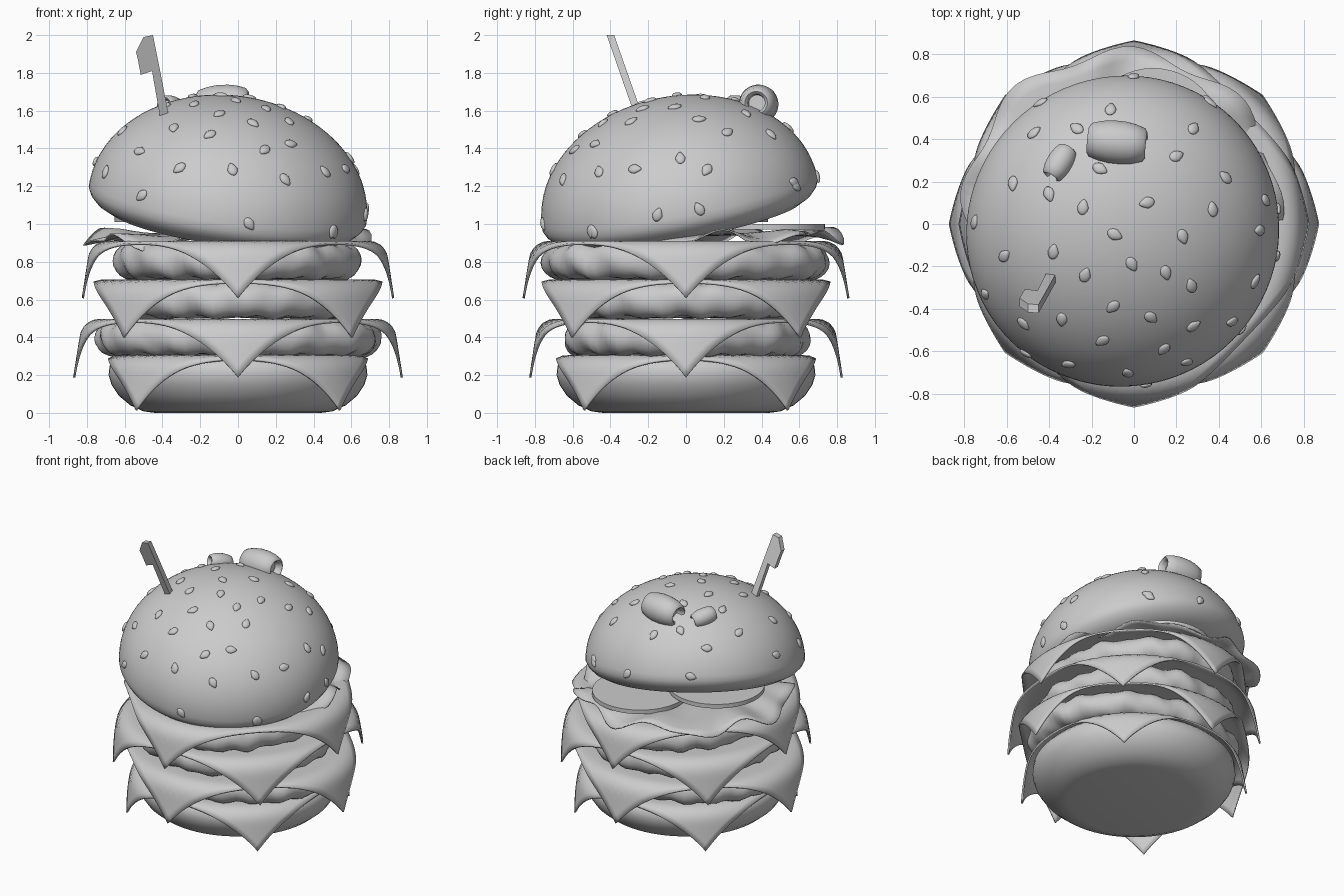
import bpy, bmesh, random
from math import sin, cos, pi, radians, hypot, atan2
from mathutils import Vector, Matrix
from mathutils.bvhtree import BVHTree

if "Cube" in bpy.data.objects:
    bpy.data.objects.remove(bpy.data.objects["Cube"])

random.seed(4)
UP = Vector((0, 0, 1))


def finish(name, bm, angle=40, thick=0):
    bmesh.ops.recalc_face_normals(bm, faces=bm.faces)
    me = bpy.data.meshes.new(name)
    bm.to_mesh(me)
    bm.free()
    ob = bpy.data.objects.new(name, me)
    bpy.context.collection.objects.link(ob)
    bpy.ops.object.select_all(action='DESELECT')
    ob.select_set(True)
    bpy.context.view_layer.objects.active = ob
    bpy.ops.object.shade_smooth_by_angle(angle=radians(angle))
    if thick:
        mod = ob.modifiers.new("thickness", 'SOLIDIFY')
        mod.thickness = thick
        mod.offset = 0
    return ob


def lathe(name, profile, n=64, matrix=None, warp=None, angle=40):
    """Revolve (radius, height) points round z."""
    bm = bmesh.new()
    vs = [bm.verts.new((r, 0, z)) for r, z in profile]
    es = [bm.edges.new(p) for p in zip(vs, vs[1:])]
    bmesh.ops.spin(bm, geom=vs + es, cent=(0, 0, 0), axis=(0, 0, 1),
                   angle=2 * pi, steps=n, use_merge=True)
    bmesh.ops.remove_doubles(bm, verts=bm.verts, dist=1e-4)
    if warp:
        for v in bm.verts:
            v.co = warp(v.co)
    if matrix:
        bm.transform(matrix)
    return finish(name, bm, angle)


# bottom bun
lathe("bottom_bun", [(0, 0), (.44, 0), (.5, .008), (.57, .04), (.63, .09), (.67, .15),
                     (.685, .2), (.68, .25), (.65, .285), (.58, .3), (0, .3)])


# lumpy oval patties
def patty(name, z0, z1, rx, ry, phase):
    h, c = (z1 - z0) / 2, (z0 + z1) / 2
    prof = [(0, -h), (.4, -h), (.75, -h)]
    prof += [(.87 + .13 * cos(t), h * sin(t)) for t in [radians(a) for a in range(-90, 91, 18)]]
    prof += [(.75, h), (.4, h), (0, h)]

    def warp(p):
        a, r = atan2(p.y, p.x), hypot(p.x, p.y)
        k = 1 + .012 * r * (sin(9 * a + phase) + sin(17 * a + 20 * p.z + phase) - .6)
        dz = .008 * r * sin(23 * a + phase) + .006 * r * sin(13 * a + 2)
        return Vector((p.x * rx * k, p.y * ry * k, c + p.z + dz))
    lathe(name, prof, 96, warp=warp)


patty("patty_lower", .305, .485, .755, .65, 0)
patty("patty_middle", .505, .69, .69, .69, 2)
patty("patty_upper", .71, .895, .655, .76, 4)


# square cheese slices whose corners droop over the layer below
def cheese(name, z, half, rim, turn, sx=1, sy=1):
    bm = bmesh.new()
    bmesh.ops.create_grid(bm, x_segments=36, y_segments=36, size=half,
                          matrix=Matrix.Rotation(turn, 4, 'Z'))
    bend, limit = .1, radians(81)
    for v in bm.verts:
        r = v.co.xy.length
        e = r - rim
        drop = 0
        if e > 0:
            t = min(e / bend, limit)
            rest = e - t * bend
            out = rim + bend * sin(t) + rest * cos(limit)
            drop = bend * (1 - cos(t)) + rest * sin(limit)
            v.co *= out / r
        v.co = (v.co.x * sx, v.co.y * sy, z - drop)
    finish(name, bm, 60, .012)


cheese("cheese_1", .30, .69, .63, 0)
cheese("cheese_2", .492, .77, .725, pi / 4, 1.01, .96)
cheese("cheese_3", .70, .765, .72, 0)
cheese("cheese_4", .905, .755, .71, pi / 4, .975, 1.02)

# ruffled lettuce leaf
bm = bmesh.new()
bmesh.ops.create_circle(bm, segments=96, radius=.1, cap_ends=True)
edge = bm.edges[:]
for i in range(10):
    ext = bmesh.ops.extrude_edge_only(bm, edges=edge)["geom"]
    edge = [g for g in ext if isinstance(g, bmesh.types.BMEdge)
            and all(len(v.link_faces) <= 2 for v in g.verts) and len(g.link_faces) == 1]
    for v in {v for g in edge for v in g.verts}:
        v.co *= (.1 + .09 * (i + 1)) / (.1 + .09 * i)
for v in bm.verts:
    a, r = atan2(v.co.y, v.co.x), v.co.length
    ruff = r ** 3 * (.03 * sin(7 * a + 1) + .02 * sin(12 * a + 6 * r))
    k = 1 + .04 * r * sin(8 * a + 2)
    v.co = (-.055 + v.co.x * .735 * k, .1 + v.co.y * .71 * k,
            .94 + .02 * v.co.y + ruff - .02 * max(0, r - .85) / .15)
finish("lettuce", bm, 60, .008)

# pickle slices peeking out at the back
for i, loc in enumerate([(.09, .41, .985), (-.33, .11, 1.025)]):
    lathe(f"pickle_slice_{i + 1}", [(0, -.015), (.325, -.015), (.325, .015), (0, .015)], 48,
          Matrix.Translation(loc))

# tilted top bun
tilt = UP.rotation_difference(Vector((.137, -.19, 1))).to_matrix().to_4x4()
prof = [(0, -.12), (.3, -.12), (.52, -.115), (.63, -.1), (.69, -.07), (.725, -.035)]
prof += [(.742 * cos(t), .575 * sin(t)) for t in [i * pi / 48 for i in range(24)]] + [(0, .575)]
bun = lathe("top_bun", prof, 80, Matrix.Translation((-.055, -.03, 1.1)) @ tilt)
tree = BVHTree.FromPolygons([v.co for v in bun.data.vertices],
                            [p.vertices[:] for p in bun.data.polygons])

# sesame seeds: dropped from above, plus a few on the steep sides
spots = [(-.11, .54), (-.47, .43), (-.27, .45), (.28, .45), (.2, .32), (.43, .22), (-.16, .26),
         (-.4, .14), (-.57, .19), (-.24, .08), (.06, .1), (.37, .07), (-.75, .01), (-.61, -.15),
         (-.38, -.13), (-.09, -.05), (-.01, -.19), (.23, -.06), (.15, -.23), (-.23, -.24),
         (.27, -.29), (-.1, -.39), (-.34, -.45), (-.52, -.47), (.08, -.44), (.28, -.48),
         (-.15, -.55), (.14, -.59), (.59, -.03), (.57, -.27), (.46, -.46), (-.7, -.33),
         (.62, .11), (.36, .57), (-.44, .57), (-.03, -.7), (.25, -.65), (-.31, -.66)]
rays = [((x, y, 3), (0, 0, -1)) for x, y in spots]
rays += [((x, -2, z), (0, 1, 0)) for x, z in [(.06, 1.0), (.5, .96), (-.51, 1.15)]]
rays += [((2, y, z), (-1, 0, 0)) for y, z in [(-.15, 1.05), (.07, 1.08), (-.49, .96)]]
rays += [((x, 2, z), (0, -1, 0)) for x, z in [(0, 1.25), (.35, 1.2)]]
bm = bmesh.new()
for origin, way in rays:
    hit, normal, *_ = tree.ray_cast(Vector(origin), Vector(way))
    if hit is None:
        continue
    place = (Matrix.Translation(hit) @ UP.rotation_difference(normal).to_matrix().to_4x4()
             @ Matrix.Rotation(random.uniform(0, 2 * pi), 4, 'Z'))
    seed = bmesh.ops.create_uvsphere(bm, u_segments=12, v_segments=8, radius=1)["verts"]
    for v in seed:
        taper = 1 - .45 * max(0, v.co.x)
        v.co = place @ Vector((v.co.x * .038, v.co.y * .027 * taper, v.co.z * .014 + .002))
finish("sesame_seeds", bm, 60)


# pitted olives
def olive(name, loc, axis, size, length):
    half = [(.045, .085), (.047, .12), (.062, .132), (.082, .12), (.097, .075), (.105, .03)]
    prof = [(0, -.085)] + [(r, -z) for r, z in half] + [(r, z) for r, z in half[::-1]] + [(0, .085)]
    rot = UP.rotation_difference(Vector(axis)).to_matrix().to_4x4()
    lathe(name, prof, 32, Matrix.Translation(loc) @ rot
          @ Matrix.Diagonal((size, size, length, 1)), angle=60)


olive("olive_large", (-.08, .385, 1.635), (1, -.1, .05), .97, 1.05)
olive("olive_small", (-.35, .29, 1.615), (.5, .8, -.25), .58, .62)

# leaning flat pick with a flag-shaped head
outline = [(-.362, 1.55), (-.42, 1.85), (-.45, 2.0), (-.5, 1.99), (-.54, 1.91), (-.53, 1.87),
           (-.515, 1.79), (-.455, 1.81), (-.41, 1.55)]
bm = bmesh.new()
face = bm.faces.new([bm.verts.new((x, -.28 - .35 * (z - 1.6), z)) for x, z in outline])
new = bmesh.ops.extrude_face_region(bm, geom=[face])["geom"]
bmesh.ops.translate(bm, vec=(0, .04, 0), verts=[g for g in new if isinstance(g, bmesh.types.BMVert)])
if face.is_valid and not any(len(e.link_faces) == 1 for e in face.edges):
    face.normal_update()
finish("pick", bm, 30)
